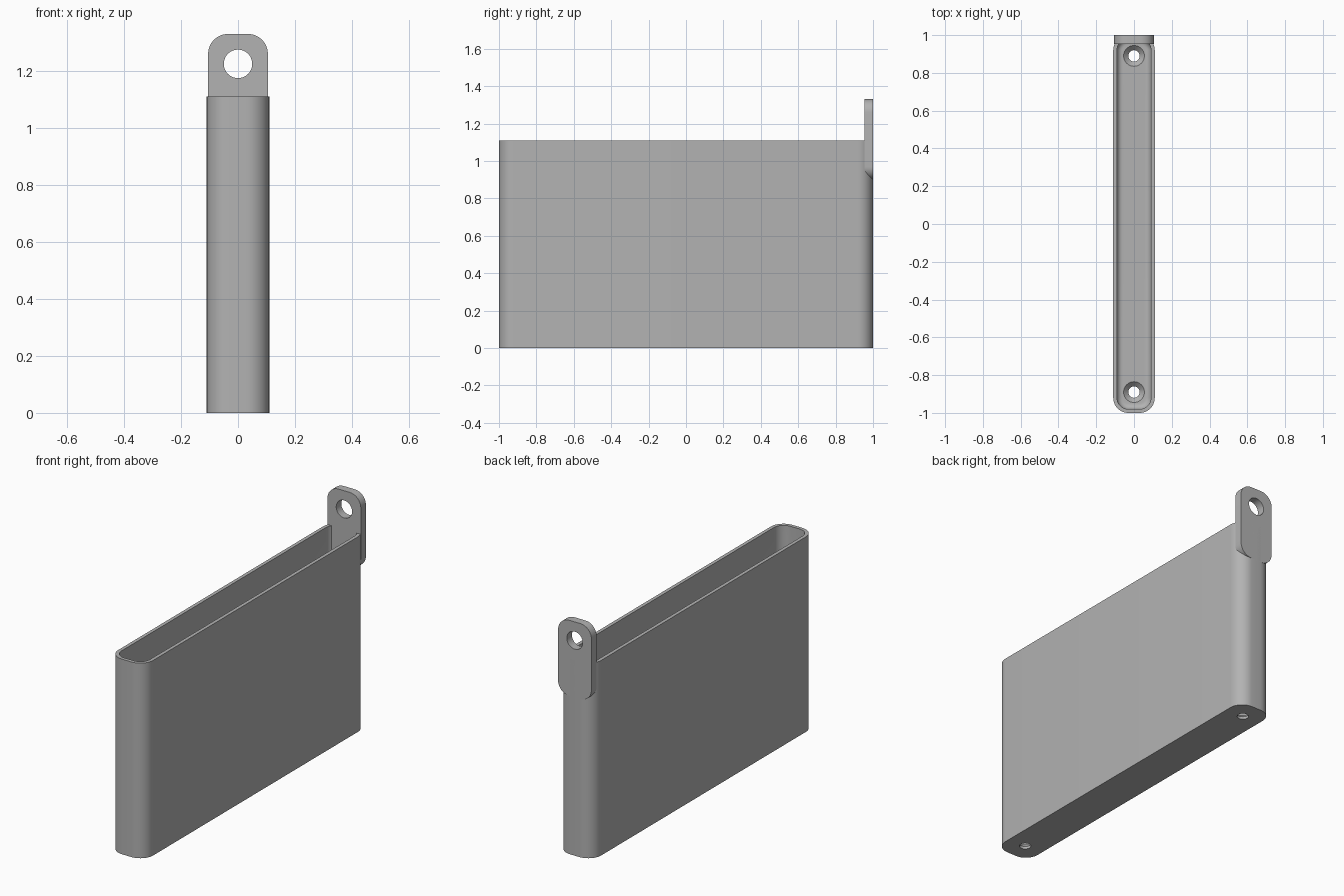
import bpy, bmesh
from math import sin, cos, pi

cube = bpy.data.objects.get("Cube")
if cube:
    bpy.data.objects.remove(cube, do_unlink=True)

grey = bpy.data.materials.new("plain grey")
grey.use_nodes = True
colour = (0.45, 0.45, 0.45, 1)
grey.diffuse_color = colour
grey.node_tree.nodes["Principled BSDF"].inputs["Base Color"].default_value = colour

HALF_W, HEIGHT, WALL, FLOOR = 0.11, 1.11, 0.02, 0.04


def rounded(hx, hy, r, steps=10):
    """Outline of a rounded rectangle, anticlockwise."""
    pts = []
    for q, (sx, sy) in enumerate([(1, 1), (-1, 1), (-1, -1), (1, -1)]):
        for i in range(steps + 1):
            a = (q + i / steps) * pi / 2
            pts.append((sx * (hx - r) + r * cos(a), sy * (hy - r) + r * sin(a)))
    return pts


def circle(r, n=40):
    return [(r * cos(2 * pi * i / n), r * sin(2 * pi * i / n)) for i in range(n)]


def loft(name, rings, capped=True, closed=False):
    """Skin a stack of (outline, height) rings."""
    bm = bmesh.new()
    loops = [[bm.verts.new((x, y, z)) for x, y in pts] for pts, z in rings]
    pairs = list(zip(loops, loops[1:]))
    if closed:
        pairs.append((loops[-1], loops[0]))
    for a, b in pairs:
        n = len(a)
        for i in range(n):
            j = (i + 1) % n
            bm.faces.new((a[i], a[j], b[j], b[i]))
    if capped:
        bm.faces.new(loops[0][::-1])
        bm.faces.new(loops[-1])
    bmesh.ops.recalc_face_normals(bm, faces=bm.faces)
    mesh = bpy.data.meshes.new(name)
    bm.to_mesh(mesh)
    bm.free()
    mesh.materials.append(grey)
    obj = bpy.data.objects.new(name, mesh)
    bpy.context.collection.objects.link(obj)
    return obj


def activate(obj):
    bpy.ops.object.select_all(action="DESELECT")
    obj.select_set(True)
    bpy.context.view_layer.objects.active = obj


def cut(obj, cutter):
    activate(obj)
    mod = obj.modifiers.new("cut", "BOOLEAN")
    mod.operation, mod.solver, mod.object = "DIFFERENCE", "EXACT", cutter
    bpy.ops.object.modifier_apply(modifier=mod.name)
    bpy.data.objects.remove(cutter, do_unlink=True)


def inset(d):
    return rounded(HALF_W - d, 1 - d, 0.08 - d)


# Open tray: outer wall, rim, inner wall, filleted floor
fillet = 0.03
rings = [(inset(0), 0), (inset(0), HEIGHT), (inset(WALL), HEIGHT)]
for i in range(7):
    a = i / 6 * pi / 2
    rings.append((inset(WALL + fillet * (1 - cos(a))), FLOOR + fillet * (1 - sin(a))))
tray = loft("tray", rings)

# Countersunk screw holes in the floor
for y in (-0.89, 0.89):
    cutter = loft("screw_hole_cutter", [(circle(0.03), -0.05), (circle(0.03), 0.015),
                                        (circle(0.055), FLOOR), (circle(0.055), 0.1)])
    cutter.location.y = y
    cutter.hide_render = True
    cut(tray, cutter)

# Hanging tab: rounded plate with an eyelet, stood upright at the back
tab = loft("hanging_tab", [(rounded(0.105, 0.215, 0.07), 0), (rounded(0.105, 0.215, 0.07), 0.046)])
eyelet = loft("eyelet_cutter", [(circle(0.05), -0.1), (circle(0.05), 0.1)])
eyelet.location.y = 0.11
eyelet.hide_render = True
cut(tab, eyelet)
tab.rotation_euler.x = pi / 2
tab.location = (0, 1, 1.115)

for obj in (tray, tab):
    activate(obj)
    bpy.ops.object.shade_smooth_by_angle(angle=pi / 6)
